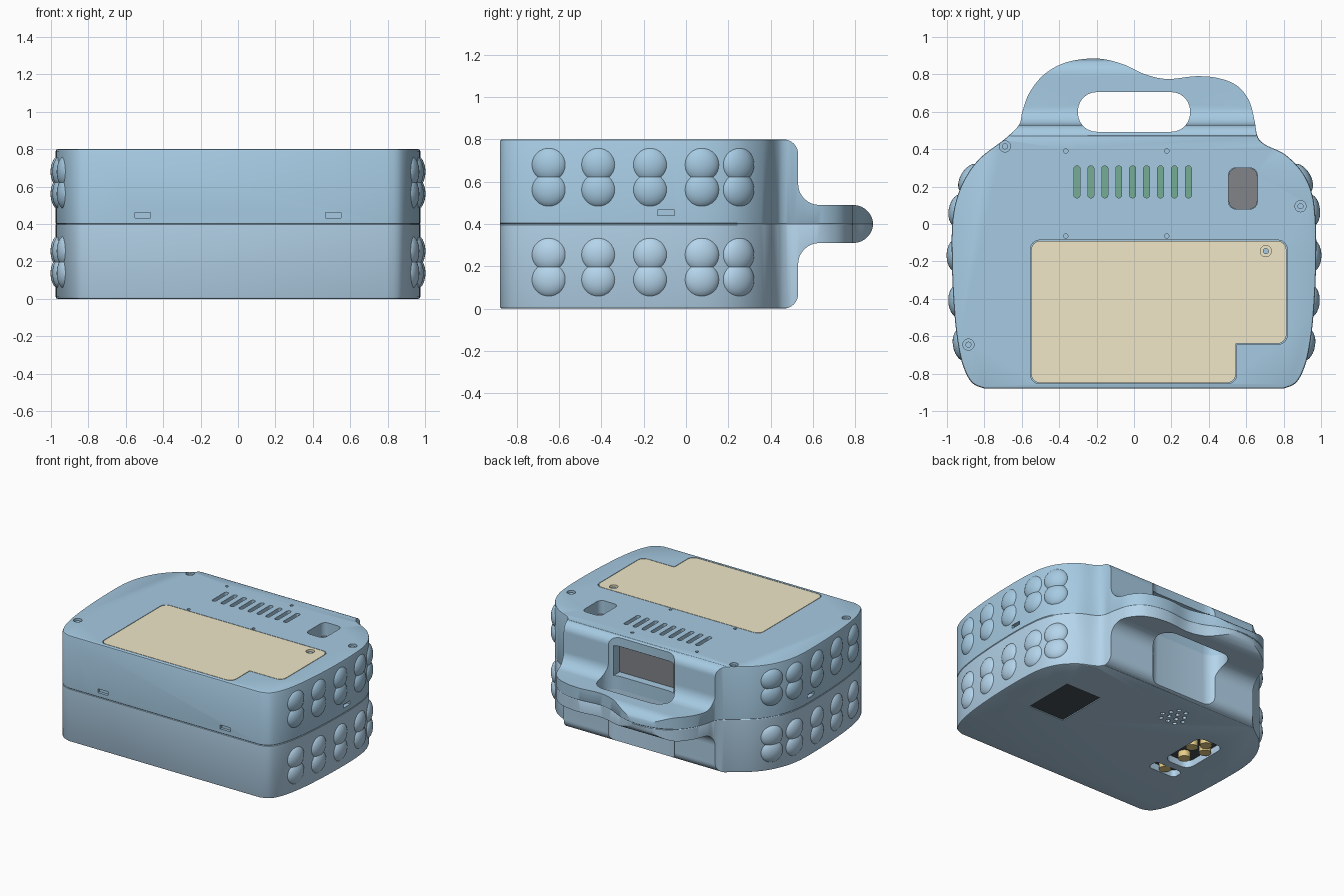
import bpy, bmesh, math
from mathutils import Vector, Matrix

if "Cube" in bpy.data.objects:
    bpy.data.objects.remove(bpy.data.objects["Cube"])

def material(name, rgb):
    m = bpy.data.materials.new(name)
    m.diffuse_color = (*rgb, 1)
    m.use_nodes = True
    m.node_tree.nodes["Principled BSDF"].inputs["Base Color"].default_value = m.diffuse_color
    return m

BLUE = material("upper_blue", (0.38, 0.59, 0.76))
LIGHT = material("lower_blue", (0.46, 0.66, 0.83))
TAN = material("cover_tan", (0.87, 0.80, 0.58))
DARK = material("dark_panel", (0.22, 0.23, 0.25))
BLACK = material("screen_black", (0.06, 0.08, 0.10))
GREEN = material("board_green", (0.18, 0.42, 0.30))
GOLD = material("button_gold", (0.80, 0.62, 0.25))

def finish(name, bm, mat=None):
    bmesh.ops.recalc_face_normals(bm, faces=bm.faces)
    me = bpy.data.meshes.new(name)
    bm.to_mesh(me)
    bm.free()
    ob = bpy.data.objects.new(name, me)
    bpy.context.collection.objects.link(ob)
    if mat:
        me.materials.append(mat)
    smooth(ob)
    return ob

def smooth(ob):
    ob.data.shade_smooth()
    ob.data.set_sharp_from_angle(angle=math.radians(30))

def loft(bm, rings):
    """Closed solid from matching rings of 3D points."""
    vs = [[bm.verts.new(p) for p in r] for r in rings]
    n = len(vs[0])
    for a, b in zip(vs, vs[1:]):
        for i in range(n):
            bm.faces.new((a[i], a[(i + 1) % n], b[(i + 1) % n], b[i]))
    bm.faces.new(vs[0][::-1])
    bm.faces.new(vs[-1])

def prisms(name, items, mat=None):
    """One mesh of vertical prisms: items are (outline, z0, z1)."""
    bm = bmesh.new()
    for outline, z0, z1 in items:
        loft(bm, [[(x, y, z) for x, y in outline] for z in (z0, z1)])
    return finish(name, bm, mat)

def rounded(corners, n=6):
    """Right-angled polygon with a radius per corner (x, y, r)."""
    out = []
    for i, (x, y, r) in enumerate(corners):
        p = Vector((x, y))
        a = (Vector(corners[i - 1][:2]) - p).normalized() * r
        b = (Vector(corners[(i + 1) % len(corners)][:2]) - p).normalized() * r
        for k in range(n + 1 if r else 1):
            t = math.pi / 2 * k / n
            q = p + a + b - b * math.cos(t) - a * math.sin(t)
            out.append((q.x, q.y))
    return out

def rect(x0, x1, y0, y1, r=0.0):
    return rounded([(x0, y0, r), (x1, y0, r), (x1, y1, r), (x0, y1, r)])

def circle(x, y, r, n=20):
    return [(x + r * math.cos(2 * math.pi * i / n), y + r * math.sin(2 * math.pi * i / n)) for i in range(n)]

def arc(cy, cz, r, a0, a1, n=8):
    return [(cy + r * math.cos(math.radians(a0 + (a1 - a0) * i / n)),
             cz + r * math.sin(math.radians(a0 + (a1 - a0) * i / n))) for i in range(n + 1)]

def spline(pts, n=5):
    P = [Vector(p) for p in [pts[0]] + pts + [pts[-1]]]
    out = []
    for a, b, c, d in zip(P, P[1:], P[2:], P[3:]):
        for k in range(n):
            t = k / n
            q = 0.5 * (2 * b + (c - a) * t + (2 * a - 5 * b + 4 * c - d) * t * t + (3 * b - a - 3 * c + d) * t ** 3)
            out.append((q.x, q.y))
    return out + [pts[-1]]

def cut(ob, cutters):
    for c in cutters:
        c.hide_render = True
        m = ob.modifiers.new("cut", 'BOOLEAN')
        m.operation, m.solver, m.object = 'DIFFERENCE', 'EXACT', c
    bpy.context.view_layer.update()
    me = bpy.data.meshes.new_from_object(ob.evaluated_get(bpy.context.evaluated_depsgraph_get()))
    ob.modifiers.clear()
    ob.data = me
    for c in cutters:
        bpy.data.objects.remove(c)
    smooth(ob)

# Plan outline: right side, handle humps, left side
OUTLINE = spline([
    (0.80, -0.88), (0.87, -0.845), (0.92, -0.74), (0.95, -0.58), (0.967, -0.38), (0.974, -0.18),
    (0.972, 0.0), (0.955, 0.15), (0.905, 0.27), (0.81, 0.37), (0.70, 0.425), (0.66, 0.47),
    (0.645, 0.55), (0.615, 0.66), (0.55, 0.74), (0.45, 0.78), (0.33, 0.79), (0.18, 0.775),
    (0.06, 0.80), (-0.06, 0.855), (-0.2, 0.885), (-0.36, 0.865), (-0.48, 0.80), (-0.56, 0.70),
    (-0.597, 0.60), (-0.615, 0.53), (-0.69, 0.455), (-0.82, 0.355), (-0.90, 0.25), (-0.95, 0.13),
    (-0.972, 0.0), (-0.974, -0.18), (-0.967, -0.38), (-0.95, -0.58), (-0.92, -0.74),
    (-0.87, -0.845), (-0.80, -0.88)])

# Side profile removed above the handle (mirrored below it)
PROFILE = ([(0.455, 0.82)] + arc(0.46, 0.73, 0.07, 80, 0) + arc(0.63, 0.59, 0.10, 180, 270)
           + arc(0.79, 0.395, 0.095, 90, 0) + [(1.0, 0.395), (1.0, 0.9), (0.455, 0.9)])

def shell(name, flip, mat):
    fz = (lambda z: 0.8 - z) if flip else (lambda z: z)
    bm = bmesh.new()
    loft(bm, [[(x * s, y * s, fz(z)) for x, y in OUTLINE]
              for z, s in ((0.4, 0.997), (0.404, 1), (0.79, 1), (0.797, 0.997), (0.8, 0.99))])
    ob = finish(name, bm, mat)
    bm = bmesh.new()
    loft(bm, [[(x, y, fz(z)) for y, z in PROFILE] for x in (-1.2, 1.2)])
    hole = prisms("hole_cutter", [(rect(-0.3, 0.3, 0.493, 0.705, 0.1), -0.1, 0.9)])
    cut(ob, [finish("back_cutter", bm), hole])
    return ob

def cover_outline(g):
    return rounded([(-0.55 - g, -0.85 - g, 0.05), (0.545 + g, -0.85 - g, 0.05), (0.545 + g, -0.64 - g, 0),
                    (0.815 + g, -0.64 - g, 0.05), (0.815 + g, -0.09 + g, 0.05), (-0.55 - g, -0.09 + g, 0.05)])

SCREWS = [(-0.69, 0.415), (0.89, 0.095), (-0.885, -0.645)]
COVER_SCREW = (0.705, -0.145)

# Upper shell with vents, window, screw wells, latch slots and rear port
upper = shell("upper_shell", False, BLUE)
wells = [(cover_outline(0.004), 0.76, 0.9), (rect(0.505, 0.66, 0.08, 0.30, 0.04), 0.68, 0.9)]
wells += [(rect(x - 0.016, x + 0.016, 0.14, 0.31, 0.014), 0.74, 0.9)
          for x in [-0.305 + 0.0745 * i for i in range(9)]]
wells += [(circle(x, y, 0.03), 0.77, 0.9) for x, y in SCREWS]
wells += [(circle(x, y, 0.012, 12), 0.77, 0.9) for x in (-0.365, 0.175) for y in (0.39, -0.065) if y > 0]
wells += [(circle(x, -0.065, 0.012, 12), 0.77, 0.9) for x in (-0.365, 0.175)]
slots = [(rect(x - 0.042, x + 0.042, -0.95, -0.86), 0.433, 0.462) for x in (-0.51, 0.51)]
slots += [(rect(s * 0.975 - 0.03, s * 0.975 + 0.03, -0.135, -0.055), 0.44, 0.466) for s in (-1, 1)]
port = [(rect(-0.25, 0.25, 0.42, 0.56), 0.50, 0.725)]
cut(upper, [prisms("well_cutter", wells), prisms("slot_cutter", slots), prisms("port_cutter", port)])

# Inner parts seen through the openings
prisms("vent_board", [(rect(-0.34, 0.34, 0.12, 0.33), 0.735, 0.75)], GREEN)
prisms("window_floor", [(rect(0.506, 0.659, 0.081, 0.299, 0.04), 0.67, 0.70)], DARK)
prisms("port_panel", [(rect(-0.249, 0.249, 0.41, 0.435), 0.501, 0.70)], DARK)
prisms("port_board", [(rect(-0.249, 0.249, 0.41, 0.45), 0.70, 0.724)], GREEN)

# Screw heads and cover
prisms("screw_heads", [(circle(x, y, 0.016), 0.76, 0.79) for x, y in SCREWS + [COVER_SCREW]], BLUE)
cover = prisms("battery_cover", [(cover_outline(0), 0.755, 0.80)], TAN)
cut(cover, [prisms("cover_cutter", [(circle(*COVER_SCREW, 0.03), 0.77, 0.9)])])

# Lower shell with screen recess, speaker holes and button pockets
lower = shell("lower_shell", True, LIGHT)
speaker = []
for row, count in enumerate((3, 4, 3, 2)):
    for i in range(count):
        speaker.append((circle(-0.16 + (i - (count - 1) / 2) * 0.06, 0.17 + row * 0.052, 0.016, 12), -0.1, 0.04))
pockets = [(rect(0.39, 0.69, -0.29, 0.11), -0.1, 0.012),
           (rect(-0.69, -0.475, -0.25, 0.13, 0.06), -0.1, 0.06),
           (rect(-0.69, -0.46, -0.40, -0.31, 0.03), -0.1, 0.06)]
cut(lower, [prisms("bottom_cutter", speaker + pockets)])
prisms("screen", [(rect(0.391, 0.689, -0.289, 0.109), 0.006, 0.03)], BLACK)
prisms("button_wells", [(rect(-0.688, -0.477, -0.248, 0.128, 0.06), 0.05, 0.07),
                        (rect(-0.688, -0.462, -0.398, -0.312, 0.03), 0.05, 0.07)], BLACK)
BUTTONS = [(-0.525, -0.01), (-0.583, 0.07), (-0.641, -0.01), (-0.583, -0.16), (-0.575, -0.355)]
prisms("buttons", [(circle(x, y, 0.042), 0.004, 0.055) for x, y in BUTTONS], GOLD)

# Domed grip bumps along both sides, aligned with the outline
def bumps(name, heights, mat):
    bm = bmesh.new()
    for a, b in zip(OUTLINE, OUTLINE[1:]):
        for y in (-0.65, -0.415, -0.17, 0.075, 0.255):
            if abs(a[0]) > 0.7 and (a[1] - y) * (b[1] - y) <= 0 and a[1] != y:
                t = (y - a[1]) / (b[1] - a[1])
                p = Vector((a[0] + (b[0] - a[0]) * t, y, 0))
                ang = math.atan2(-(b[0] - a[0]), b[1] - a[1])
                nrm = Vector((math.cos(ang), math.sin(ang), 0))
                for z in heights:
                    c = p - nrm * 0.022 + Vector((0, 0, z))
                    mtx = Matrix.Translation(c) @ Matrix.Rotation(ang, 4, 'Z') @ Matrix.Diagonal((0.05, 0.087, 0.087, 1))
                    bmesh.ops.create_uvsphere(bm, u_segments=28, v_segments=16, radius=1, matrix=mtx)
    return finish(name, bm, mat)

bumps("upper_grip_bumps", (0.68, 0.562), BLUE)
bumps("lower_grip_bumps", (0.255, 0.137), LIGHT)
